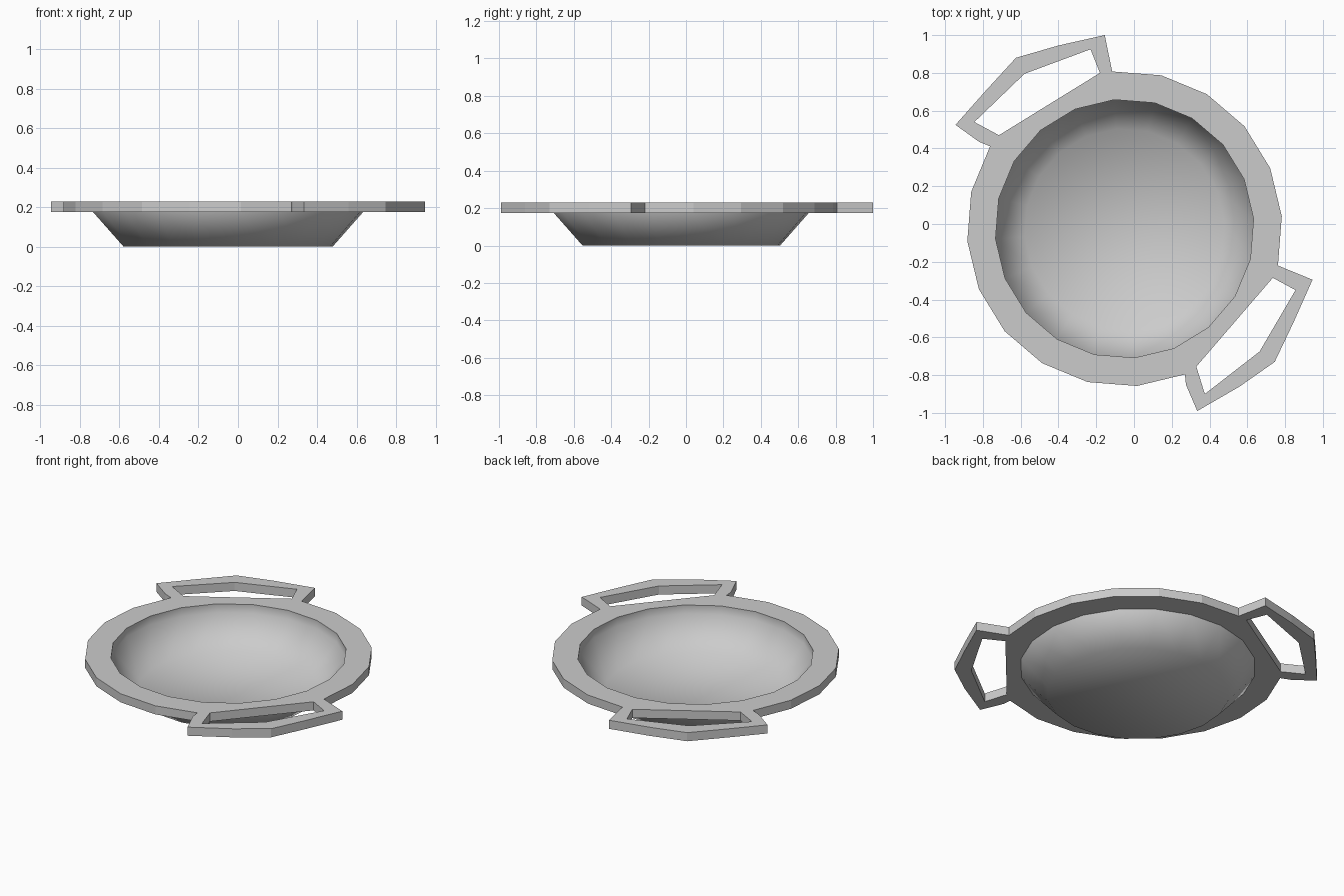
import bpy, bmesh
from math import cos, sin, radians

cube = bpy.data.objects.get("Cube")
if cube:
    bpy.data.objects.remove(cube, do_unlink=True)

CX, CY, SIDES = -0.05, -0.025, 20
TOP, UNDER = 0.23, 0.175
RIM_R, BOWL_R, BASE_R = 0.835, 0.685, 0.53

grey = bpy.data.materials.new("plain grey")
grey.use_nodes = True
grey.diffuse_color = (0.6, 0.6, 0.6, 1)
grey.node_tree.nodes["Principled BSDF"].inputs["Base Color"].default_value = (0.6, 0.6, 0.6, 1)


def circle(radius):
    angles = [radians(4.5 + 360 / SIDES * k) for k in range(SIDES)]
    return [(CX + radius * cos(a), CY + radius * sin(a)) for a in angles]


def ring(bm, points, z):
    return [bm.verts.new((x, y, z)) for x, y in points]


def bridge(bm, upper, lower):
    n = len(upper)
    return [bm.faces.new((lower[i], lower[(i + 1) % n], upper[(i + 1) % n], upper[i]))
            for i in range(n)]


def finish(bm, name):
    mesh = bpy.data.meshes.new(name)
    bm.to_mesh(mesh)
    bm.free()
    mesh.materials.append(grey)
    obj = bpy.data.objects.new(name, mesh)
    bpy.context.collection.objects.link(obj)
    return obj


# Handle outlines, each joining two rim corners, and the slots inside them
back_handle = [(-0.155, 1.0), (-0.40, 0.945), (-0.625, 0.88), (-0.79, 0.70),
               (-0.945, 0.525), (-0.82, 0.435)]
front_handle = [(0.275, -0.85), (0.335, -0.99), (0.56, -0.86), (0.745, -0.73),
                (0.845, -0.52), (0.945, -0.295)]
back_slot = [(-0.18, 0.80), (-0.23, 0.925), (-0.58, 0.795), (-0.845, 0.54), (-0.715, 0.47)]
front_slot = [(0.33, -0.755), (0.375, -0.90), (0.665, -0.675), (0.855, -0.35), (0.735, -0.285)]

# Flat rim with both handles
rim = circle(RIM_R)
outline = rim[:6] + back_handle + rim[8:17] + front_handle + rim[19:]
bm = bmesh.new()
caps = {TOP: [], UNDER: []}
for loop, walled in ((outline, True), (back_slot[::-1], True),
                     (front_slot[::-1], True), (circle(BOWL_R), False)):
    rings = {z: ring(bm, loop, z) for z in caps}
    if walled:
        bridge(bm, rings[TOP], rings[UNDER])
    for z, verts in rings.items():
        for a, b in zip(verts, verts[1:] + verts[:1]):
            caps[z].append(bm.edges.get((a, b)) or bm.edges.new((a, b)))
for z, edges in caps.items():
    up = 1 if z == TOP else -1
    made = bmesh.ops.triangle_fill(bm, edges=edges, use_beauty=True, normal=(0, 0, up))
    for face in made["geom"]:
        if isinstance(face, bmesh.types.BMFace):
            face.normal_update()
            if face.normal.z * up < 0:
                face.normal_flip()
finish(bm, "rim_with_handles")

# Smooth bowl: short upright lip, sloping side and flat base
bm = bmesh.new()
lip = ring(bm, circle(BOWL_R), TOP)
shoulder = ring(bm, circle(BOWL_R), UNDER)
base = ring(bm, circle(BASE_R), 0)
bridge(bm, shoulder, lip)
bridge(bm, base, shoulder)
bm.faces.new(base)
for face in bm.faces:
    face.smooth = True
finish(bm, "bowl")
